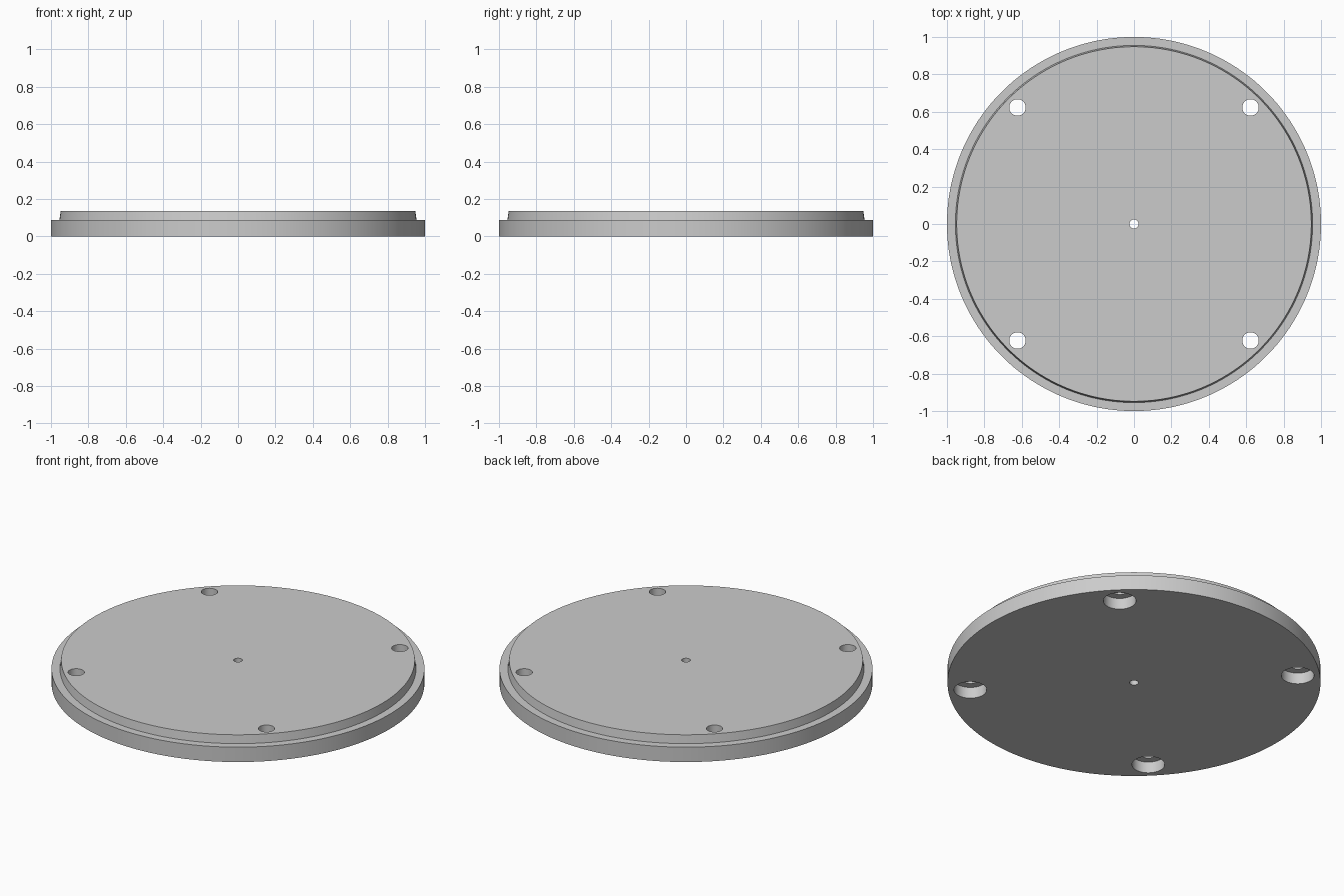
import bpy, bmesh, math
from mathutils import Matrix

cube = bpy.data.objects.get("Cube")
if cube:
    bpy.data.objects.remove(cube, do_unlink=True)

HEIGHT = 0.137
BOLT = 0.623          # bolt hole offset along x and y

grey = bpy.data.materials.new("plain grey")
grey.use_nodes = True
grey.diffuse_color = (0.6, 0.6, 0.6, 1)
grey.node_tree.nodes["Principled BSDF"].inputs["Base Color"].default_value = (0.6, 0.6, 0.6, 1)


def turned(name, profile, sides, x=0, y=0):
    """Solid of revolution from (radius, z) points, bottom to top, with flat caps."""
    bm = bmesh.new()
    rings = [[bm.verts.new((x + r * math.cos(i * math.tau / sides),
                            y + r * math.sin(i * math.tau / sides), z))
              for i in range(sides)] for r, z in profile]
    for low, high in zip(rings, rings[1:]):
        for i in range(sides):
            j = (i + 1) % sides
            bm.faces.new((low[i], low[j], high[j], high[i]))
    bm.faces.new(rings[0][::-1])
    bm.faces.new(rings[-1])
    mesh = bpy.data.meshes.new(name)
    bm.to_mesh(mesh)
    bm.free()
    obj = bpy.data.objects.new(name, mesh)
    bpy.context.collection.objects.link(obj)
    return obj


# Stepped disc: wide base, slightly tapered raised top
disc = turned("cover_plate", [(1, 0), (1, 0.088), (0.955, 0.088), (0.948, HEIGHT)], 180)
disc.data.materials.append(grey)

# Counterbored bolt holes and the centre hole
bolt_profile = [(0.088, -0.05), (0.088, 0.066), (0.044, 0.066), (0.044, HEIGHT + 0.05)]
cutters = [turned("bolt_hole_cutter", bolt_profile, 48, sx * BOLT, sy * BOLT)
           for sx in (-1, 1) for sy in (-1, 1)]
cutters.append(turned("centre_hole_cutter", [(0.024, -0.05), (0.024, HEIGHT + 0.05)], 24))

bpy.context.view_layer.objects.active = disc
for cutter in cutters:
    cutter.hide_render = True
    cut = disc.modifiers.new("hole", 'BOOLEAN')
    cut.operation = 'DIFFERENCE'
    cut.solver = 'EXACT'
    cut.object = cutter
    bpy.ops.object.modifier_apply(modifier=cut.name)
    bpy.data.objects.remove(cutter, do_unlink=True)

# Smooth round walls, crisp rims
bpy.ops.object.select_all(action='DESELECT')
disc.select_set(True)
bpy.ops.object.shade_smooth_by_angle(angle=math.radians(30))
